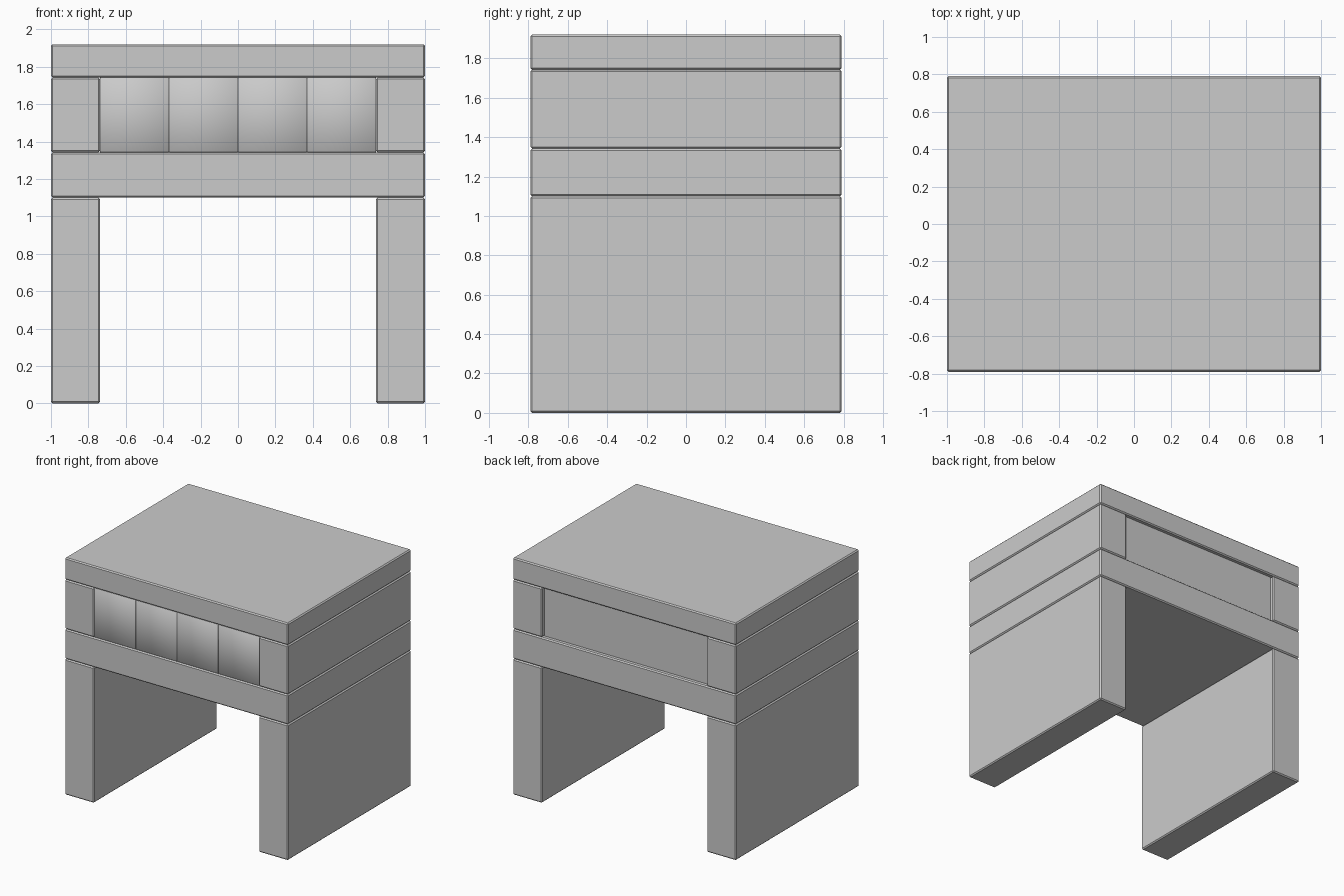
import bpy

if "Cube" in bpy.data.objects:
    bpy.data.objects.remove(bpy.data.objects["Cube"])

W, D = 1.0, 0.79      # half width, half depth
INNER = 0.738         # inner face of legs and side blocks


def box(name, x, y, z, bevel=0.009, smooth=False):
    """Box spanning the given (min, max) ranges, with small chamfered edges."""
    lo, hi = zip(x, y, z)
    bpy.ops.mesh.primitive_cube_add(size=1, location=[(a + b) / 2 for a, b in zip(lo, hi)])
    ob = bpy.context.object
    ob.name = name
    ob.scale = [b - a for a, b in zip(lo, hi)]
    bpy.ops.object.transform_apply(location=False, rotation=False, scale=True)
    if bevel:
        m = ob.modifiers.new("edge_chamfer", 'BEVEL')
        m.width = bevel
        m.segments = 1
    if smooth:
        bpy.ops.object.shade_smooth()
    return ob


# Full-width slabs
box("table_top", (-W, W), (-D, D), (1.742, 1.92))
box("lower_slab", (-W, W), (-D, D), (1.10, 1.342))

# Legs and the blocks at the ends of the drawer row
for side, s in (("left", -1), ("right", 1)):
    x = sorted((s * INNER, s * W))
    box(side + "_leg", x, (-D, D), (0.0, 1.10))
    box(side + "_end_block", x, (-D, D), (1.342, 1.742))

# Row of four drawers
step = 2 * INNER / 4
for i in range(4):
    x0 = -INNER + i * step
    box(f"drawer_{i + 1}", (x0, x0 + step), (-0.783, 0.72), (1.342, 1.742), 0.003, True)

# Recessed board closing the back
box("back_board", (-INNER, INNER), (0.72, 0.755), (1.342, 1.742), 0)
